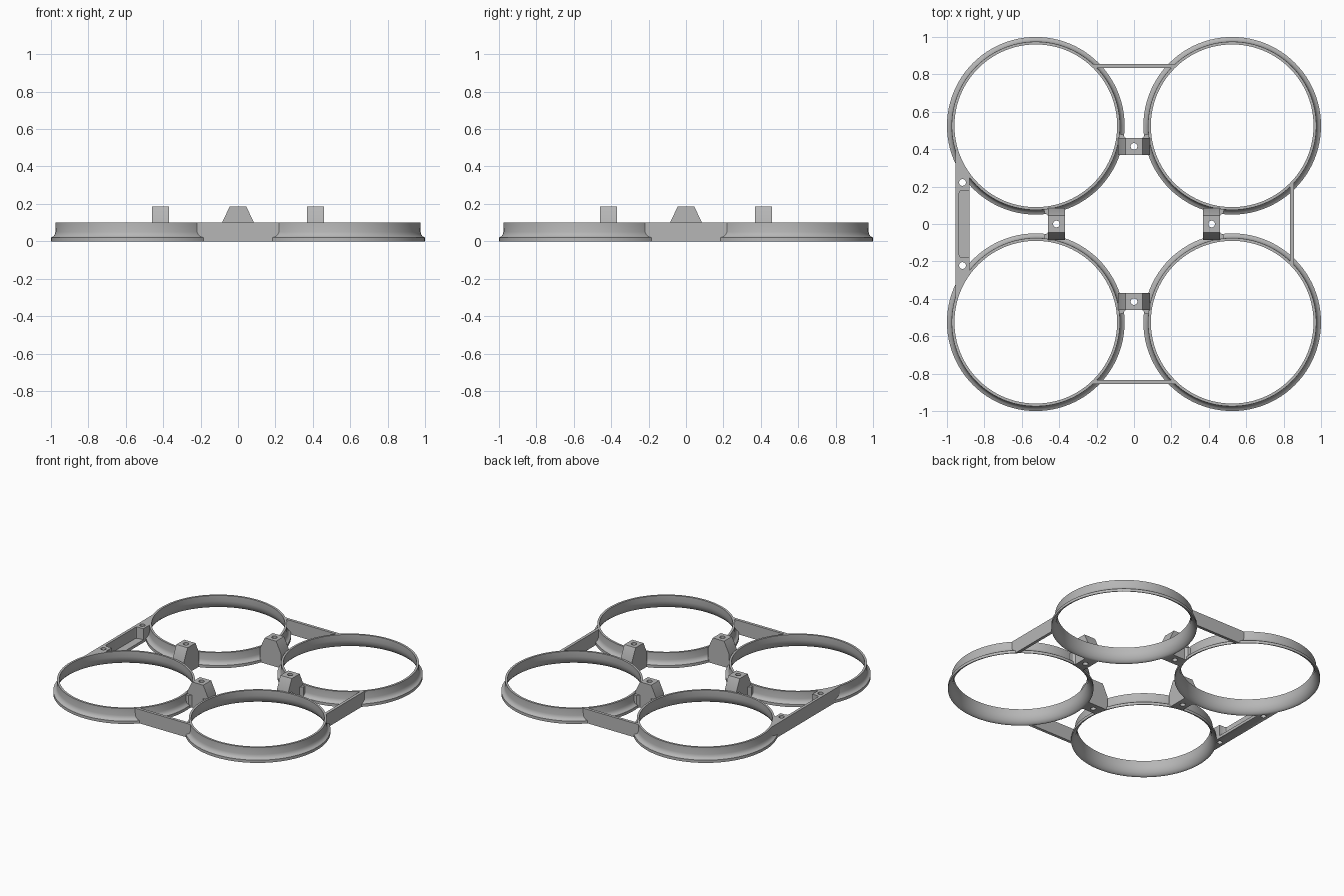
import bpy, bmesh, math
from mathutils import Matrix

if "Cube" in bpy.data.objects:
    bpy.data.objects.remove(bpy.data.objects["Cube"])

gray = bpy.data.materials.new("plain_gray")
gray.use_nodes = True
gray.diffuse_color = (0.47, 0.47, 0.47, 1)
gray.node_tree.nodes["Principled BSDF"].inputs["Base Color"].default_value = (0.47, 0.47, 0.47, 1)

C = 0.525   # duct centre offset
H = 0.1     # duct height
CENTRES = [(sx * C, sy * C) for sx in (-1, 1) for sy in (-1, 1)]


def finish(name, bm):
    bmesh.ops.recalc_face_normals(bm, faces=bm.faces)
    mesh = bpy.data.meshes.new(name)
    bm.to_mesh(mesh)
    bm.free()
    mesh.materials.append(gray)
    obj = bpy.data.objects.new(name, mesh)
    bpy.context.collection.objects.link(obj)
    return obj


def revolve(bm, profile, cx, cy, steps=96):
    """Closed radius/height profile spun around a vertical axis."""
    rings = []
    for i in range(steps):
        a = math.tau * i / steps
        rings.append([bm.verts.new((cx + r * math.cos(a), cy + r * math.sin(a), z)) for r, z in profile])
    n = len(profile)
    for i in range(steps):
        a, b = rings[i], rings[(i + 1) % steps]
        for j in range(n):
            k = (j + 1) % n
            bm.faces.new((a[j], b[j], b[k], a[k]))


def plug(bm, profile, cx, cy, steps=96):
    """Solid of revolution with flat caps, open profile from bottom to top."""
    rows = [[bm.verts.new((cx + r * math.cos(math.tau * i / steps),
                           cy + r * math.sin(math.tau * i / steps), z))
             for i in range(steps)] for r, z in profile]
    for a, b in zip(rows, rows[1:]):
        for i in range(steps):
            k = (i + 1) % steps
            bm.faces.new((a[i], a[k], b[k], b[i]))
    bm.faces.new(rows[0][::-1])
    bm.faces.new(rows[-1])


def prism(bm, points, low, high, axis="z"):
    """Polygon extruded along z, or an x/z polygon extruded along y."""
    def place(p, t):
        return (p[0], p[1], t) if axis == "z" else (p[0], t, p[1])
    a = [bm.verts.new(place(p, low)) for p in points]
    b = [bm.verts.new(place(p, high)) for p in points]
    bm.faces.new(a)
    bm.faces.new(b[::-1])
    for i in range(len(points)):
        k = (i + 1) % len(points)
        bm.faces.new((a[i], a[k], b[k], b[i]))


def cut(obj, cutter):
    mod = obj.modifiers.new("cut", "BOOLEAN")
    mod.operation = "DIFFERENCE"
    mod.solver = "EXACT"
    mod.object = cutter
    bpy.context.view_layer.objects.active = obj
    bpy.ops.object.modifier_apply(modifier=mod.name)


def mirrored(half):
    """Mirror a half outline across x = 0."""
    return half + [(-x, y) for x, y in reversed(half)]


# Ducts: thin wall with a flared lip and a bell-shaped mouth below
bell = [(0.471, 0), (0.460, 0.006), (0.448, 0.02), (0.439, 0.04), (0.435, 0.06), (0.435, H)]
outside = [(0.45, H), (0.451, 0.05), (0.455, 0.036), (0.463, 0.026), (0.475, 0.02), (0.475, 0)]
parts = []
for (cx, cy), name in zip(CENTRES, ("front_right", "back_right", "front_left", "back_left")):
    bm = bmesh.new()
    revolve(bm, bell + outside, cx, cy)
    parts.append(finish(name + "_duct", bm))

# Cutter for the duct mouths and the screw holes
bm = bmesh.new()
mouth = [(r + 0.003, z) for r, z in bell]
mouth = [(mouth[0][0], -0.02)] + mouth + [(mouth[-1][0], H + 0.02)]
for cx, cy in CENTRES:
    plug(bm, mouth, cx, cy)
holes = [(0, 0.415), (0, -0.415), (0.415, 0), (-0.415, 0), (-0.917, 0.222), (-0.917, -0.222)]
for x, y in holes:
    plug(bm, [(0.018, -0.05), (0.018, 0.3)], x, y, 32)
cutter = finish("mouth_cutter", bm)
cutter.hide_render = True

# Motor-side mounts: tapered blocks wedged between neighbouring ducts
block = mirrored([(0.085, 0), (0.085, H), (0.045, 0.185)])
for k, name in enumerate(("back", "right", "front", "left")):
    turn = Matrix.Rotation(k * math.pi / 2, 4, "Z")
    bm = bmesh.new()
    prism(bm, block, 0.37, 0.46, "y")
    bmesh.ops.transform(bm, matrix=turn, verts=bm.verts)
    mount = finish(name + "_mount", bm)
    cut(mount, cutter)
    parts.append(mount)
    # Gussets easing each mount into its two ducts
    for side, label in ((-1, "a"), (1, "b")):
        bm = bmesh.new()
        prism(bm, [(side * x, y) for x, y in ((0.04, 0.455), (0.084, 0.455), (0.078, 0.482), (0.06, 0.478))], 0, 0.09)
        bmesh.ops.transform(bm, matrix=turn, verts=bm.verts)
        gusset = finish(name + "_gusset_" + label, bm)
        cut(gusset, cutter)
        parts.append(gusset)

# Thin outer struts on three sides
strut = mirrored([(0.212, 0.835), (0.222, 0.856)])
for k, name in ((0, "back"), (2, "front"), (3, "left")):
    bm = bmesh.new()
    prism(bm, strut, 0, H)
    bmesh.ops.transform(bm, matrix=Matrix.Rotation(k * math.pi / 2, 4, "Z"), verts=bm.verts)
    obj = finish(name + "_strut", bm)
    cut(obj, cutter)
    parts.append(obj)

# Wide strut with a recessed tray between two screw tabs
quarter = Matrix.Rotation(math.pi / 2, 4, "Z")
bm = bmesh.new()
prism(bm, mirrored([(0.258, 0.88), (0.415, 0.955)]), 0, H)
bmesh.ops.transform(bm, matrix=quarter, verts=bm.verts)
tray = finish("right_tray_strut", bm)
bm = bmesh.new()
prism(bm, mirrored([(0.18, 0.8), (0.18, 0.92), (0.175, 0.93), (0.165, 0.935)]), 0.02, 0.2)
bmesh.ops.transform(bm, matrix=quarter, verts=bm.verts)
recess = finish("recess_cutter", bm)
recess.hide_render = True
cut(tray, recess)
cut(tray, cutter)
parts.append(tray)

for helper in (cutter, recess):
    bpy.data.objects.remove(helper)

# Smooth curved walls, crisp edges
bpy.ops.object.select_all(action="DESELECT")
for obj in parts:
    obj.select_set(True)
bpy.context.view_layer.objects.active = parts[0]
bpy.ops.object.shade_smooth_by_angle(angle=math.radians(32))
